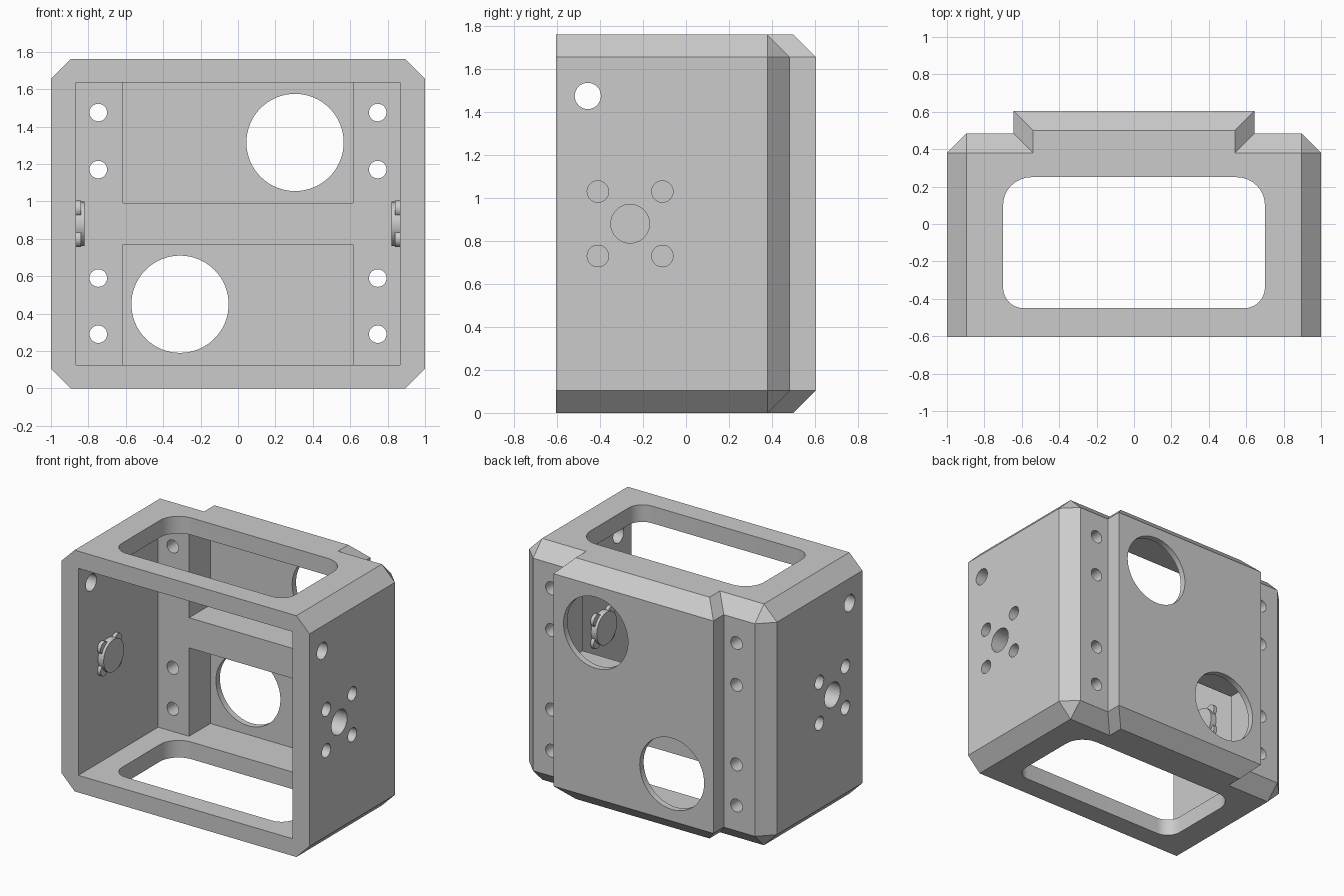
import bpy, bmesh, math
from mathutils import Matrix, Vector

if "Cube" in bpy.data.objects:
    bpy.data.objects.remove(bpy.data.objects["Cube"])

H, C = 1.76, 0.105   # height, chamfer


def make(name, bm):
    bmesh.ops.recalc_face_normals(bm, faces=bm.faces)
    me = bpy.data.meshes.new(name)
    bm.to_mesh(me)
    bm.free()
    ob = bpy.data.objects.new(name, me)
    bpy.context.collection.objects.link(ob)
    return ob


def hull(name, pts):
    """Convex solid, pts given as (half x, y, z inset) and mirrored in x and z."""
    bm = bmesh.new()
    for x, y, d in pts:
        for sx in (-1, 1):
            for z in (d, H - d):
                bm.verts.new((sx * x, y, z))
    bmesh.ops.convex_hull(bm, input=bm.verts)
    bmesh.ops.dissolve_limit(bm, angle_limit=0.01, verts=bm.verts, edges=bm.edges)
    return make(name, bm)


def box(name, x0, x1, y0, y1, z0, z1):
    bm = bmesh.new()
    bmesh.ops.create_cube(bm, size=1)
    for v in bm.verts:
        v.co = Vector((x1 if v.co.x > 0 else x0, y1 if v.co.y > 0 else y0, z1 if v.co.z > 0 else z0))
    return make(name, bm)


def cyl(name, axis, r, a, b, p, q, seg=32):
    """Cylinder from a to b along axis; p, q are the other two coordinates."""
    bm = bmesh.new()
    if axis == 'X':
        m = Matrix.Translation(((a + b) / 2, p, q)) @ Matrix.Rotation(math.pi / 2, 4, 'Y')
    else:
        m = Matrix.Translation((p, (a + b) / 2, q)) @ Matrix.Rotation(math.pi / 2, 4, 'X')
    bmesh.ops.create_cone(bm, cap_ends=True, segments=seg, radius1=r, radius2=r,
                          depth=abs(b - a), matrix=m)
    return make(name, bm)


def combine(base, other, op='DIFFERENCE'):
    mod = base.modifiers.new(op, 'BOOLEAN')
    mod.operation, mod.solver, mod.object = op, 'EXACT', other
    dg = bpy.context.evaluated_depsgraph_get()
    me = bpy.data.meshes.new_from_object(base.evaluated_get(dg))
    base.modifiers.clear()
    base.data = me
    bpy.data.objects.remove(other)


# chamfered housing and raised back panel
housing = hull("housing", [(1, -.605, C), (1 - C, -.605, 0), (1 - C, .38, 0),
                           (1, .38, C), (1 - C, .485, C)])
panel = hull("back_panel", [(.54, .2, 0), (.645, .2, C), (.54, .5, 0), (.645, .605, C)])
combine(housing, panel, 'UNION')

# open front cavity and two deeper pockets
combine(housing, box("cavity", -.865, .865, -.8, .315, .125, 1.635))
for z0, z1 in ((.125, .77), (.99, 1.635)):
    combine(housing, box("pocket", -.615, .615, .25, .56, z0, z1))

# rounded windows through top and bottom
bm = bmesh.new()
outline = []
for cx, cy, r, start in ((.55, .10, .15, 0), (-.55, .10, .15, 90),
                         (-.59, -.34, .11, 180), (.59, -.34, .11, 270)):
    for i in range(9):
        t = math.radians(start + i * 11.25)
        outline.append(bm.verts.new((cx + r * math.cos(t), cy + r * math.sin(t), -.2)))
face = bm.faces.new(outline)
ext = bmesh.ops.extrude_face_region(bm, geom=[face])
for v in ext["geom"]:
    if isinstance(v, bmesh.types.BMVert):
        v.co.z = H + .2
combine(housing, make("window", bm))

# large round openings and screw holes through the back
for x, z in ((.305, 1.315), (-.31, .45)):
    combine(housing, cyl("opening", 'Y', .26, .4, .8, x, z, 64))
for s in (-1, 1):
    for z in (.29, .59, 1.17, 1.475):
        combine(housing, cyl("screw_hole", 'Y', .047, .2, .7, s * .747, z))

# side walls: cable hole, inner bosses, mounting holes
HY, HZ = -.26, .88
for s in (-1, 1):
    combine(housing, cyl("cable_hole", 'X', .061, s * .8, s * 1.1, -.457, 1.475))
    combine(housing, cyl("boss_cap", 'X', .118, s * .82, s * .9, HY, HZ, 48), 'UNION')
    for dy in (-1, 1):
        for dz in (-1, 1):
            combine(housing, cyl("boss_lobe", 'X', .045, s * .84, s * .9,
                                 HY + dy * .08, HZ + dz * .08, 24), 'UNION')
            combine(housing, cyl("mount_hole", 'X', .05, s * .9, s * 1.1,
                                 HY + dy * .15, HZ + dz * .15))
    combine(housing, cyl("hub_hole", 'X', .09, s * .87, s * 1.1, HY, HZ, 48))

# smooth shading on round walls only
bpy.context.view_layer.objects.active = housing
housing.select_set(True)
bpy.ops.object.shade_smooth_by_angle(angle=math.radians(25))
